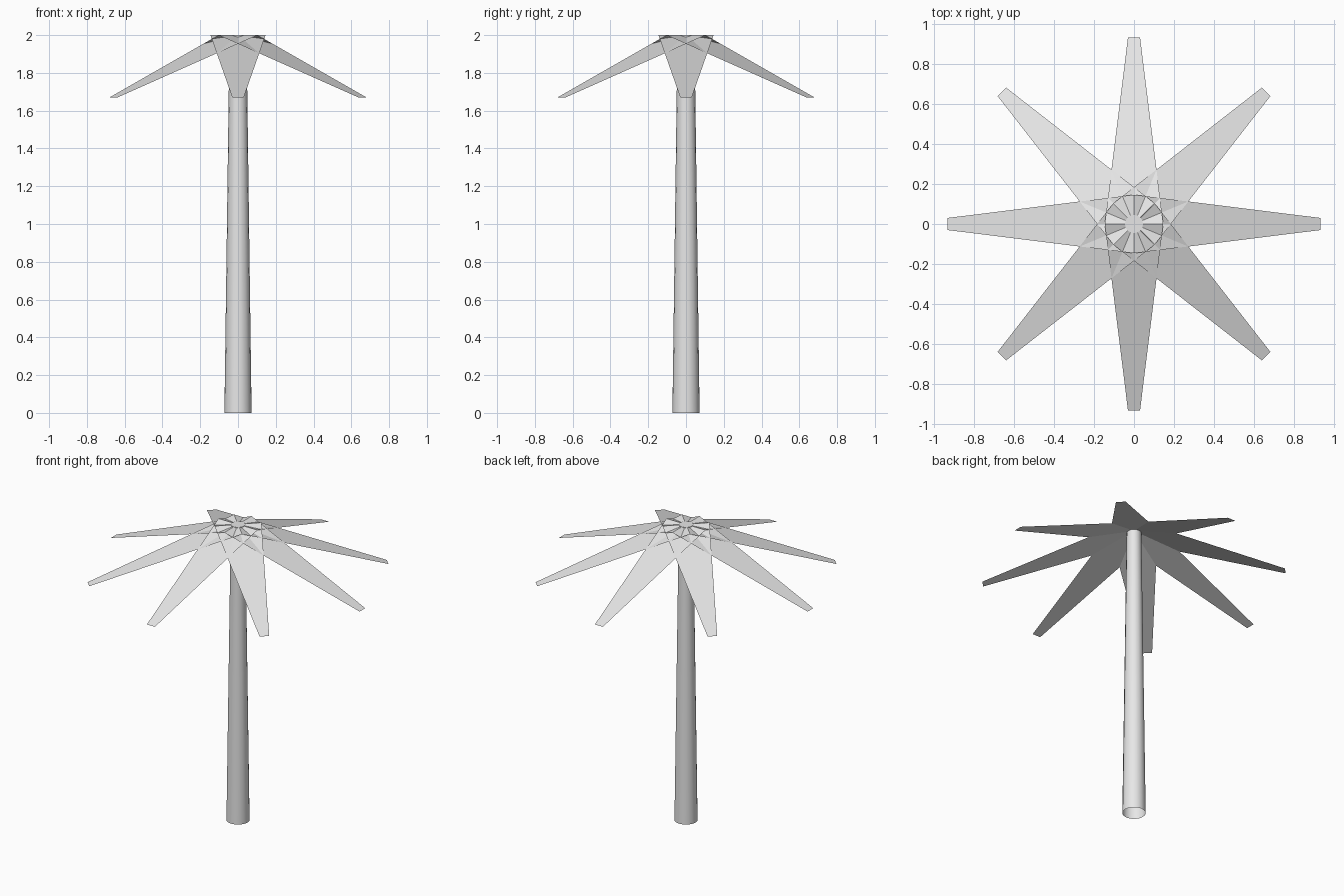
import bpy
import bmesh
import math
from mathutils import Matrix

cube = bpy.data.objects.get("Cube")
if cube:
    bpy.data.objects.remove(cube, do_unlink=True)


def make_material(name, colour):
    mat = bpy.data.materials.new(name)
    mat.use_nodes = True
    mat.diffuse_color = colour
    mat.node_tree.nodes["Principled BSDF"].inputs["Base Color"].default_value = colour
    return mat


def make_object(name, bm, mat):
    mesh = bpy.data.meshes.new(name)
    bm.to_mesh(mesh)
    bm.free()
    mesh.materials.append(mat)
    obj = bpy.data.objects.new(name, mesh)
    bpy.context.collection.objects.link(obj)
    return obj


grey = make_material("light grey", (0.8, 0.8, 0.8, 1))
HEIGHT = 2.0

# Trunk: tapered tube, closed at the top and open at the bottom
bm = bmesh.new()
bmesh.ops.create_cone(bm, cap_ends=True, segments=16, radius1=0.072,
                      radius2=0.045, depth=HEIGHT,
                      matrix=Matrix.Translation((0, 0, HEIGHT / 2)))
base = [f for f in bm.faces if f.normal.z < -0.9]
bmesh.ops.delete(bm, geom=base, context="FACES_ONLY")
trunk = make_object("trunk", bm, grey)
bpy.context.view_layer.objects.active = trunk
trunk.select_set(True)
bpy.ops.object.shade_smooth_by_angle(angle=math.radians(40))
trunk.select_set(False)

# Fronds: flat tapering blades that start on the axis and droop outwards
ROOT_HALF, TIP_HALF = 0.146, 0.03
TIP_RADIUS, TIP_HEIGHT = 0.932, 1.67
for i in range(8):
    bm = bmesh.new()
    corners = [(0, -ROOT_HALF, HEIGHT), (TIP_RADIUS, -TIP_HALF, TIP_HEIGHT),
               (TIP_RADIUS, TIP_HALF, TIP_HEIGHT), (0, ROOT_HALF, HEIGHT)]
    bm.faces.new([bm.verts.new(c) for c in corners])
    bm.transform(Matrix.Rotation(i * math.pi / 4, 4, "Z"))
    make_object(f"frond_{i + 1}", bm, grey)
